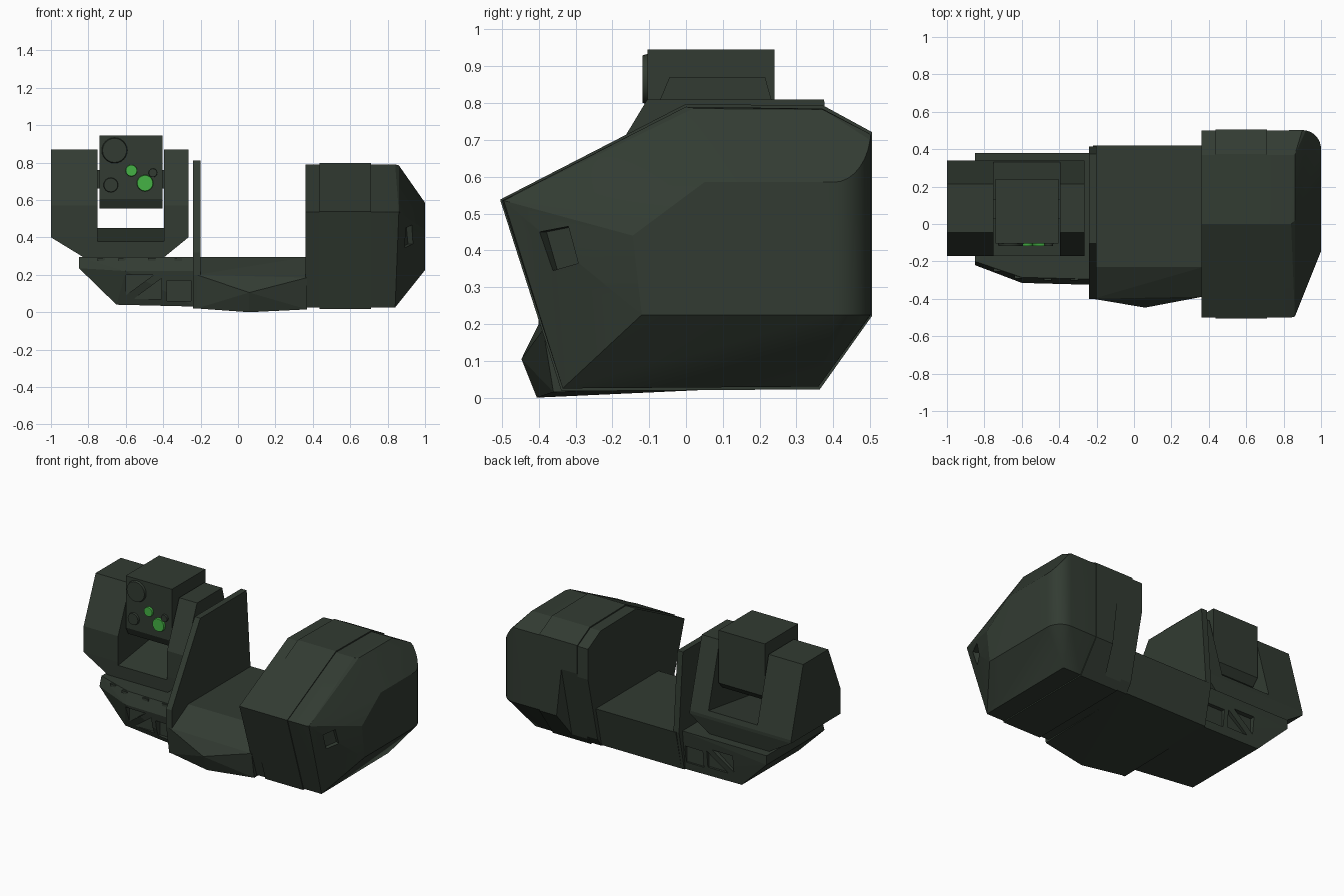
import bpy, bmesh, math
from mathutils import Vector

if "Cube" in bpy.data.objects:
    bpy.data.objects.remove(bpy.data.objects["Cube"])


def material(name, rgb):
    m = bpy.data.materials.new(name)
    m.use_nodes = True
    m.diffuse_color = (*rgb, 1)
    bsdf = next(n for n in m.node_tree.nodes if n.type == 'BSDF_PRINCIPLED')
    bsdf.inputs["Base Color"].default_value = (*rgb, 1)
    return m


HULL = material("dark olive armour", (0.032, 0.044, 0.032))
GLOW = material("bright green lens", (0.06, 0.45, 0.06))


def finish(name, bm, mat):
    bmesh.ops.recalc_face_normals(bm, faces=bm.faces[:])
    me = bpy.data.meshes.new(name)
    bm.to_mesh(me)
    bm.free()
    me.materials.append(mat)
    ob = bpy.data.objects.new(name, me)
    bpy.context.scene.collection.objects.link(ob)
    return ob


def solid(name, points, mat=HULL):
    """Convex block through the given corner points."""
    bm = bmesh.new()
    for p in points:
        bm.verts.new(p)
    res = bmesh.ops.convex_hull(bm, input=bm.verts[:])
    spare = [v for v in bm.verts if not v.link_faces]
    bmesh.ops.delete(bm, geom=spare, context='VERTS')
    bmesh.ops.dissolve_limit(bm, angle_limit=0.01, verts=bm.verts[:], edges=bm.edges[:])
    return finish(name, bm, mat)


def slab(profile, x0, x1):
    """Corner points of a y-z profile carried from x0 to x1."""
    return [(x, y, z) for x in (x0, x1) for y, z in profile]


def plate_xz(shape, y0, y1):
    return [(x, y, z) for y in (y0, y1) for x, z in shape]


def box(x0, x1, y0, y1, z0, z1):
    return [(x, y, z) for x in (x0, x1) for y in (y0, y1) for z in (z0, z1)]


def cut(ob, points):
    tool = solid("cutter", points)
    tool.hide_render = True
    mod = ob.modifiers.new("cut", 'BOOLEAN')
    mod.operation, mod.solver, mod.object = 'DIFFERENCE', 'EXACT', tool
    bpy.context.view_layer.objects.active = ob
    bpy.ops.object.modifier_apply(modifier=mod.name)
    bpy.data.objects.remove(tool)


def smooth(ob, degrees):
    bpy.ops.object.select_all(action='DESELECT')
    ob.select_set(True)
    bpy.context.view_layer.objects.active = ob
    bpy.ops.object.shade_smooth_by_angle(angle=math.radians(degrees))


def disc(name, x, z, r, y0, y1, mat):
    bm = bmesh.new()
    bmesh.ops.create_cone(bm, cap_ends=True, segments=24, radius1=r, radius2=r * 0.92, depth=y1 - y0)
    for v in bm.verts:
        v.co = (x + v.co.x, (y0 + y1) / 2 - v.co.z, z + v.co.y)
    smooth(finish(name, bm, mat), 40)


# Large side pod, in three segments
pod = [(-0.5, 0.535), (0, 0.79), (0.37, 0.785), (0.5, 0.715),
       (0.5, 0.225), (0.36, 0.03), (-0.335, 0.025)]
wide = [(y * 1.01, 0.4 + (z - 0.4) * 1.02) for y, z in pod]
pod_inner = solid("pod_inner_segment", slab(pod, 0.36, 0.435))
pod_middle = solid("pod_middle_segment", slab(wide, 0.435, 0.71))

corners = slab(pod, 0.71, 0.84) + [(0.86, -0.495, 0.535), (0.86, 0.02, 0.785), (0.86, 0.37, 0.783)]
corners += [(1, -0.145, 0.44), (1, 0.05, 0.585), (1, -0.12, 0.225)]
for i in range(9):
    a = math.pi / 2 * i / 8
    x, y = 0.9 + 0.1 * math.cos(a), 0.402 + 0.1 * math.sin(a)
    corners += [(x, y, 0.225), (x, y, min(0.715, 0.785 - 0.2 * (x - 0.86) / 0.14))]
pod_outer = solid("pod_outer_segment", corners)

# Tapered hollow low on the back of the pod
hollow = [(0.3, 0.52, 0.6), (0.55, 0.52, 0.6), (0.3, 0.38, 0), (0.55, 0.38, 0),
          (0.3, 0.8, 0), (0.75, 0.8, 0), (0.55, 0.8, 0.6), (0.3, 0.8, 0.6)]
for ob in (pod_inner, pod_middle, pod_outer):
    cut(ob, hollow)

# Small sunken port on the pod's front slope
out = Vector((0.89, -0.46, 0))
port = [(0.89, -0.395, 0.45), (0.93, -0.32, 0.465), (0.94, -0.295, 0.365), (0.9, -0.365, 0.345)]
cut(pod_outer, [Vector(p) + out * d for p in port for d in (-0.035, 0.1)])
smooth(pod_outer, 18)

# Central hull with a pointed nose
solid("central_hull", [
    (-0.22, 0.42, 0.295), (0.37, 0.42, 0.295), (-0.22, -0.23, 0.295), (0.37, -0.23, 0.295),
    (-0.22, -0.4, 0.2), (0.06, -0.447, 0.105), (0.37, -0.388, 0.185),
    (-0.22, -0.37, 0.02), (0.06, -0.405, 0), (0.37, -0.36, 0.015),
    (-0.22, 0.36, 0.035), (0.37, 0.36, 0.035)])

# Upright divider plate
solid("divider_plate", slab([(-0.105, 0.81), (0.375, 0.81), (0.415, 0.295), (0.36, 0.035),
                             (-0.37, 0.02), (-0.4, 0.2), (-0.4, 0.32)], -0.24, -0.2))

# Turret base
base = solid("turret_base", [
    (-0.23, 0.38, 0.295), (-0.85, 0.38, 0.295), (-0.85, -0.2, 0.295), (-0.6, -0.285, 0.295),
    (-0.23, -0.295, 0.295), (-0.85, 0.38, 0.235), (-0.85, -0.22, 0.235), (-0.6, -0.315, 0.22),
    (-0.23, -0.325, 0.22), (-0.65, 0.35, 0.04), (-0.23, 0.35, 0.035),
    (-0.65, -0.24, 0.04), (-0.23, -0.29, 0.03)])

# Framed recesses along the front and back of the base
square = [(-0.25, 0.06), (-0.38, 0.06), (-0.38, 0.17), (-0.25, 0.17)]
lower = [(-0.41, 0.07), (-0.41, 0.18), (-0.56, 0.07)]
upper = [(-0.45, 0.2), (-0.6, 0.2), (-0.6, 0.09)]
for shape in (square, lower, upper):
    cut(base, plate_xz(shape, -0.4, -0.265))
    cut(base, plate_xz([(x, z + 0.025) for x, z in shape], 0.345, 0.5))

for x in (-0.73, -0.62, -0.46, -0.32):
    y = -0.29 if x > -0.6 else -0.285 + (-0.6 - x) * 0.34
    solid("base_bolt", box(x - 0.02, x + 0.02, y - 0.012, y + 0.02, 0.275, 0.29))

# Turret yoke: sloped block with a slot for the head
yoke_side = [(-0.045, 0.87), (0.215, 0.87), (0.34, 0.42), (-0.17, 0.42), (-0.17, 0.57)]
yoke = solid("turret_yoke", slab(yoke_side, -1, -0.265)
             + [(x, y, 0.4) for x in (-1, -0.265) for y in (-0.17, 0.34)]
             + [(x, y, 0.29) for x in (-0.82, -0.4) for y in (-0.165, 0.32)])
cut(yoke, slab([(-0.3, 0.36), (-0.09, 0.475), (0.5, 0.475), (0.5, 1), (-0.3, 1)], -0.75, -0.395))

# Sensor head with its pivot
solid("sensor_head", slab([(-0.105, 0.945), (0.24, 0.945), (0.24, 0.6), (0.2, 0.555),
                           (-0.08, 0.555), (-0.105, 0.605)], -0.74, -0.405))
solid("head_pivot", box(-0.78, -0.37, 0.03, 0.13, 0.66, 0.76))

# Lenses on the front of the head
for name, x, z, r, mat in (("main_lens", -0.66, 0.865, 0.07, HULL),
                           ("lower_lens", -0.68, 0.68, 0.04, HULL),
                           ("small_lens", -0.455, 0.745, 0.024, HULL),
                           ("upper_glowing_lens", -0.57, 0.757, 0.032, GLOW),
                           ("lower_glowing_lens", -0.497, 0.69, 0.045, GLOW)):
    disc(name, x, z, r, -0.118, -0.1, mat)
